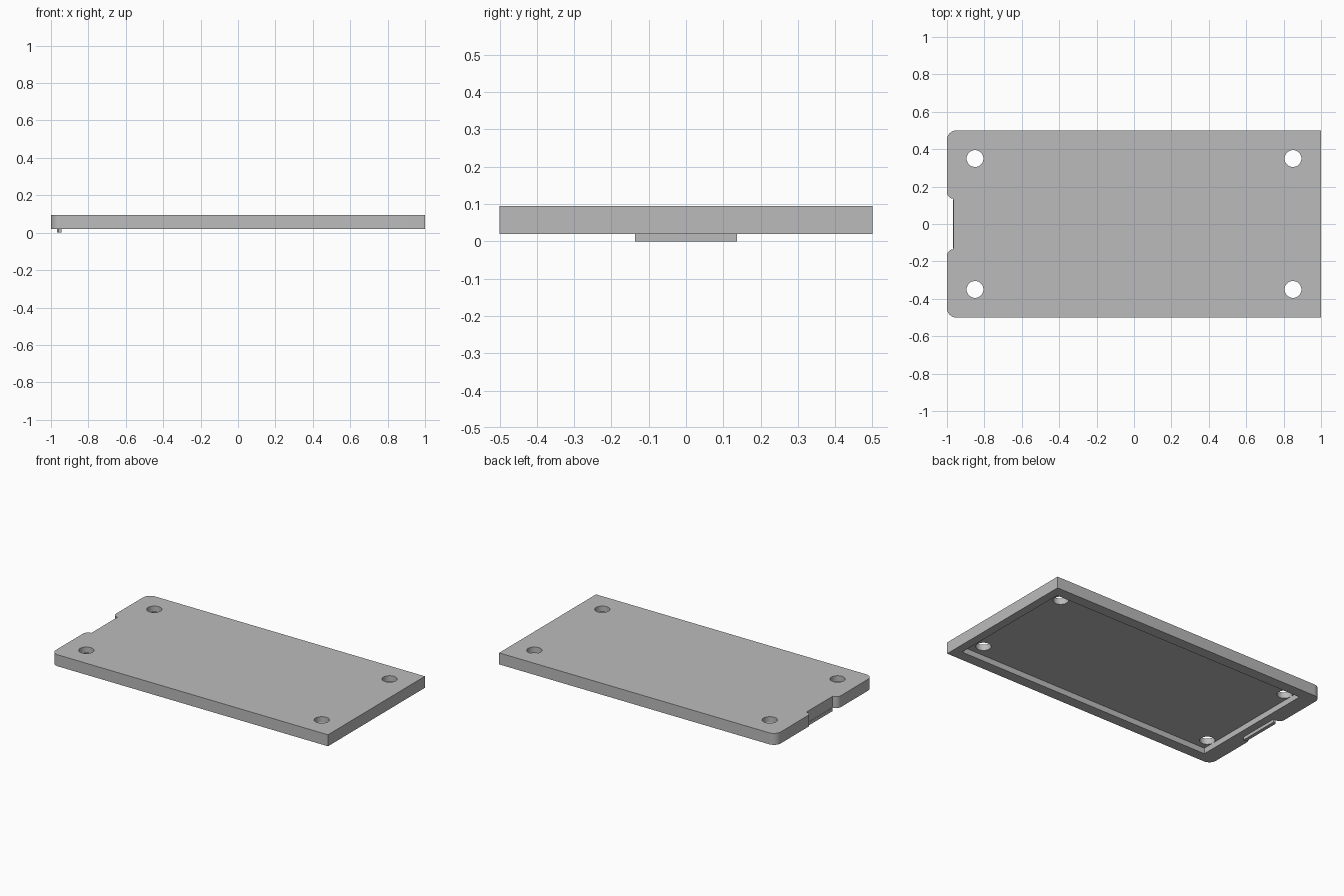
import bpy
import bmesh
from math import sin, cos, pi, radians

if "Cube" in bpy.data.objects:
    bpy.data.objects.remove(bpy.data.objects["Cube"], do_unlink=True)

BOTTOM, CEILING, TOP = 0.02, 0.057, 0.095
CORNER = 0.05     # rounded corner radius
NOTCH = 0.035     # notch depth and shoulder radius

grey = bpy.data.materials.new("plain grey")
grey.use_nodes = True
colour = (0.5, 0.5, 0.5, 1)
grey.diffuse_color = colour
grey.node_tree.nodes["Principled BSDF"].inputs["Base Color"].default_value = colour


def arc(cx, cy, r, start, end, steps=10):
    angles = [radians(start + (end - start) * i / steps) for i in range(steps + 1)]
    return [(cx + r * cos(a), cy + r * sin(a)) for a in angles]


def prism(name, outline, z0, z1):
    """Extrude a closed outline between two heights."""
    bm = bmesh.new()
    base = bm.faces.new([bm.verts.new((x, y, z0)) for x, y in outline])
    grown = bmesh.ops.extrude_face_region(bm, geom=[base])["geom"]
    bmesh.ops.translate(bm, vec=(0, 0, z1 - z0),
                        verts=[v for v in grown if isinstance(v, bmesh.types.BMVert)])
    bmesh.ops.recalc_face_normals(bm, faces=bm.faces)
    mesh = bpy.data.meshes.new(name)
    bm.to_mesh(mesh)
    bm.free()
    mesh.materials.append(grey)
    obj = bpy.data.objects.new(name, mesh)
    bpy.context.collection.objects.link(obj)
    return obj


def rectangle(x0, x1, y0, y1):
    return [(x0, y0), (x1, y0), (x1, y1), (x0, y1)]


def activate(obj):
    bpy.ops.object.select_all(action='DESELECT')
    obj.select_set(True)
    bpy.context.view_layer.objects.active = obj


def cut(obj, cutter):
    mod = obj.modifiers.new("cut", 'BOOLEAN')
    mod.operation = 'DIFFERENCE'
    mod.solver = 'EXACT'
    mod.object = cutter
    activate(obj)
    bpy.ops.object.modifier_apply(modifier=mod.name)
    bpy.data.objects.remove(cutter, do_unlink=True)


# Cover plate: square at one end, rounded and notched at the other
half = [(1, 0.5)]
half += arc(-1 + CORNER, 0.5 - CORNER, CORNER, 90, 180)
half += arc(-1 + NOTCH, 0.17, NOTCH, 180, 270)
outline = half + [(x, -y) for x, y in reversed(half)]
plate = prism("cover_plate", outline, BOTTOM, TOP)

# Shallow recess underneath
cut(plate, prism("recess_cutter", rectangle(-0.895, 0.945, -0.43, 0.43), 0, CEILING))

# Four screw holes
for x in (-0.85, 0.85):
    for y in (-0.35, 0.35):
        ring = arc(x, y, 0.045, 0, 360, 40)[:-1]
        cut(plate, prism("hole_cutter", ring, 0, 0.2))

activate(plate)
bpy.ops.object.shade_smooth_by_angle(angle=radians(30))

# Small locating lip below the notch, with chamfered outer ends
end = [(-0.945, 0.137), (-0.96, 0.137), (-0.967, 0.13)]
prism("locating_lip", end + [(x, -y) for x, y in reversed(end)], 0, BOTTOM + 0.002)
